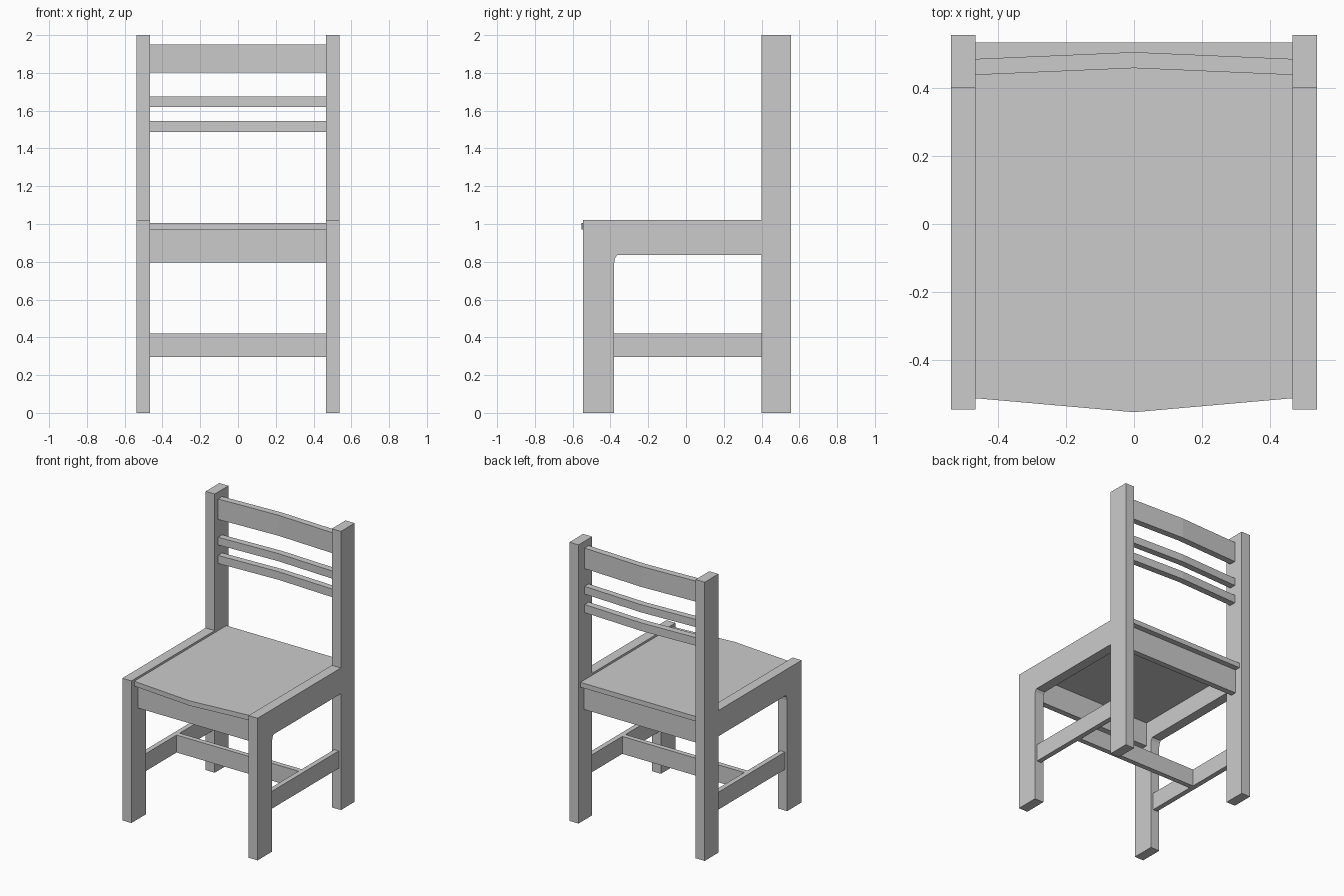
import bpy, bmesh
from mathutils import Vector

if "Cube" in bpy.data.objects:
    bpy.data.objects.remove(bpy.data.objects["Cube"])


def extrude(name, outline, direction):
    """Closed solid made by sweeping a planar outline along a vector."""
    bm = bmesh.new()
    face = bm.faces.new([bm.verts.new(p) for p in outline])
    ext = bmesh.ops.extrude_face_region(bm, geom=[face])
    verts = [g for g in ext["geom"] if isinstance(g, bmesh.types.BMVert)]
    bmesh.ops.translate(bm, verts=verts, vec=Vector(direction))
    bmesh.ops.recalc_face_normals(bm, faces=bm.faces)
    mesh = bpy.data.meshes.new(name)
    bm.to_mesh(mesh)
    bm.free()
    obj = bpy.data.objects.new(name, mesh)
    bpy.context.collection.objects.link(obj)
    return obj


def slab(name, plan, z0, z1):
    """Plan outline (x, y) raised from z0 to z1."""
    return extrude(name, [(x, y, z0) for x, y in plan], (0, 0, z1 - z0))


def bar(name, x0, x1, y0, y1, z0, z1):
    return slab(name, [(x0, y0), (x1, y0), (x1, y1), (x0, y1)], z0, z1)


INNER, OUTER = 0.465, 0.537

# Side frame: front leg, seat rail and back post in one profile (y, z)
frame = [(-0.545, 0), (-0.38, 0), (-0.38, 0.795), (-0.376, 0.818), (-0.365, 0.835),
         (0.40, 0.835), (0.40, 0), (0.555, 0), (0.555, 2.0), (0.40, 2.0),
         (0.40, 1.02), (-0.545, 1.02)]
for side, s in (("left", -1), ("right", 1)):
    extrude(side + "_side_frame", [(s * INNER, y, z) for y, z in frame],
            (s * (OUTER - INNER), 0, 0))
    bar(side + "_stretcher", *sorted((s * 0.484, s * 0.52)), -0.38, 0.40, 0.295, 0.42)

# Cross stretcher joining the side stretchers
bar("cross_stretcher", -0.484, 0.484, -0.005, 0.031, 0.295, 0.42)

# Seat with pointed front edge
slab("seat", [(-INNER, -0.512), (0, -0.553), (INNER, -0.512),
              (INNER, 0.533), (-INNER, 0.533)], 0.97, 1.005)

# Aprons under the seat
bar("front_apron", -INNER, INNER, -0.467, -0.425, 0.795, 0.97)
bar("back_apron", -INNER, INNER, 0.45, 0.492, 0.795, 0.97)

# Backrest rails, bent backwards at the middle
rail = [(-INNER, 0.438), (0, 0.458), (INNER, 0.438),
        (INNER, 0.485), (0, 0.505), (-INNER, 0.485)]
for name, z0, z1 in (("lower_back_slat", 1.487, 1.545),
                     ("upper_back_slat", 1.62, 1.675),
                     ("top_back_rail", 1.803, 1.95)):
    slab(name, rail, z0, z1)
